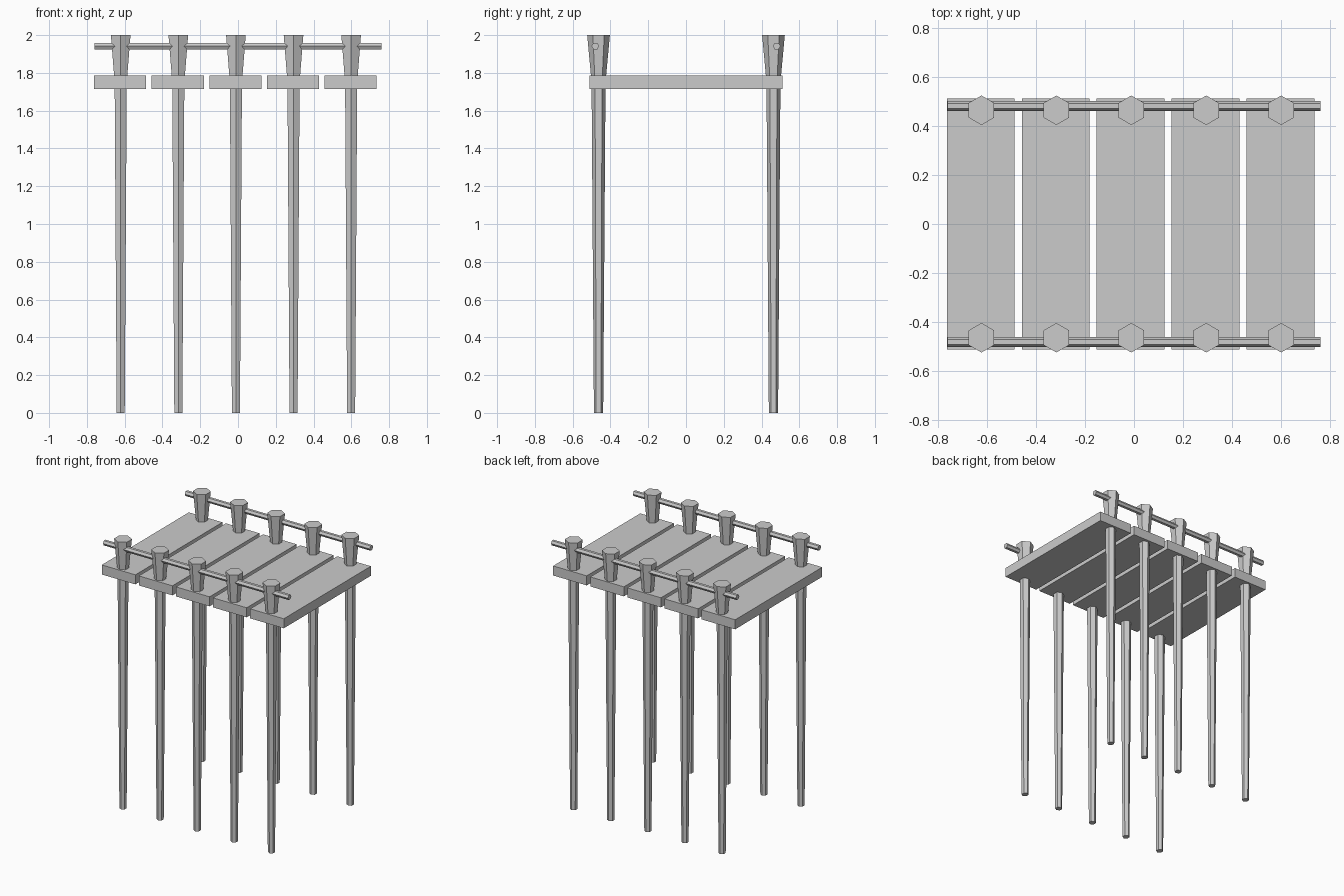
import bpy, bmesh, math

if "Cube" in bpy.data.objects:
    bpy.data.objects.remove(bpy.data.objects["Cube"])

N, STEP = 5, 0.305
POST_X, PLANK_X = -0.621, -0.624
POST_Y, RAIL_Y = 0.463, 0.48


def make(name, bm):
    bmesh.ops.recalc_face_normals(bm, faces=bm.faces)
    me = bpy.data.meshes.new(name)
    bm.to_mesh(me)
    bm.free()
    ob = bpy.data.objects.new(name, me)
    bpy.context.collection.objects.link(ob)
    return ob


def hex_loft(name, rings, along_x=False):
    """Six-sided solid through (distance, radius) rings, corners facing +-y."""
    bm = bmesh.new()
    loops = []
    for d, r in rings:
        pts = []
        for k in range(6):
            a = k * math.pi / 3
            u, v = r * math.cos(a), r * math.sin(a)
            pts.append(bm.verts.new((d, u, v) if along_x else (v, u, d)))
        loops.append(pts)
    for a, b in zip(loops, loops[1:]):
        for k in range(6):
            j = (k + 1) % 6
            bm.faces.new((a[k], a[j], b[j], b[k]))
    bm.faces.new(loops[0])
    bm.faces.new(loops[-1])
    return make(name, bm)


# Deck planks
for i in range(N):
    bm = bmesh.new()
    bmesh.ops.create_cube(bm, size=1)
    bmesh.ops.scale(bm, vec=(0.276, 1.022, 0.071), verts=bm.verts)
    plank = make(f"plank_{i + 1}", bm)
    plank.location = (PLANK_X + i * STEP, 0, 1.7515)

for side, s in (("front", -1), ("back", 1)):
    # Tapered posts, flared above the deck
    for i in range(N):
        post = hex_loft(f"{side}_post_{i + 1}",
                        [(0, 0.0245), (1.75, 0.037), (2.0, 0.06)])
        post.location = (POST_X + i * STEP, s * POST_Y, 0)
    # Rail threaded through the posts
    rail = hex_loft(f"{side}_rail", [(-0.76, 0.02), (0.76, 0.02)], along_x=True)
    rail.location = (0, s * RAIL_Y, 1.942)
